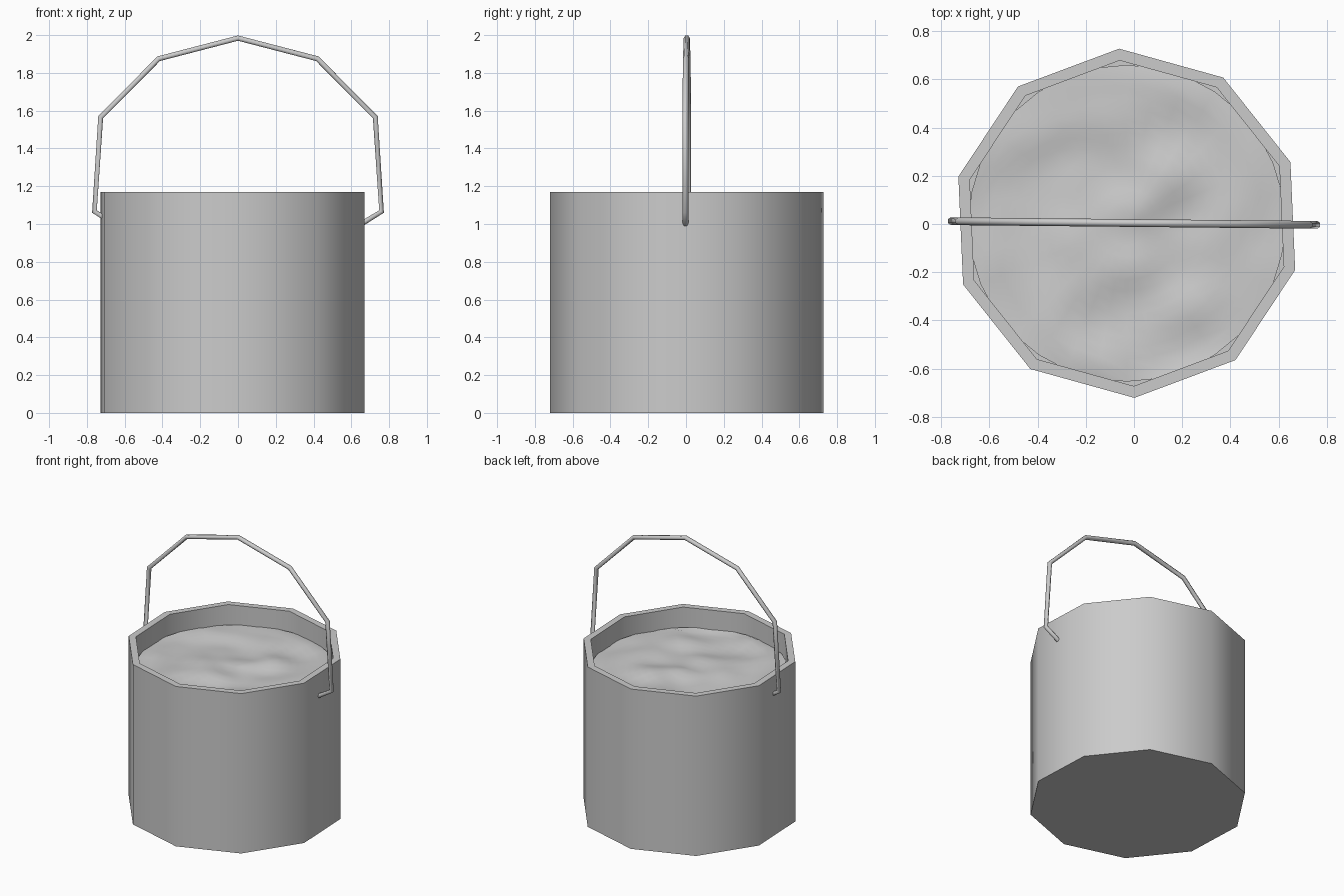
import bpy, bmesh
from math import sin, cos, pi, radians
from mathutils import Vector, noise

if "Cube" in bpy.data.objects:
    bpy.data.objects.remove(bpy.data.objects["Cube"])

CX, CY = -0.03, 0.003      # centre of the pail
SIDES, TURN = 10, radians(20.5)


def finish(name, bm, angle=45):
    bmesh.ops.recalc_face_normals(bm, faces=bm.faces)
    mesh = bpy.data.meshes.new(name)
    bm.to_mesh(mesh)
    bm.free()
    obj = bpy.data.objects.new(name, mesh)
    bpy.context.collection.objects.link(obj)
    bpy.ops.object.select_all(action='DESELECT')
    obj.select_set(True)
    bpy.context.view_layer.objects.active = obj
    bpy.ops.object.shade_smooth_by_angle(angle=radians(angle))
    return obj


def ring(bm, r, z, n, turn=0.0):
    return [bm.verts.new((CX + r * cos(turn + 2 * pi * i / n),
                          CY + r * sin(turn + 2 * pi * i / n), z)) for i in range(n)]


def bridge(bm, a, b):
    n = len(a)
    for i in range(n):
        bm.faces.new((a[i], a[(i + 1) % n], b[(i + 1) % n], b[i]))


# Pail: ten-sided thick wall with a floor
bm = bmesh.new()
loops = [ring(bm, r, z, SIDES, TURN)
         for r, z in ((0.725, 0), (0.725, 1.17), (0.676, 1.17), (0.676, 0.05))]
for a, b in zip(loops, loops[1:]):
    bridge(bm, a, b)
bm.faces.new(loops[0])
bm.faces.new(loops[-1])
finish("bucket", bm)

# Contents: rippled round surface just below the rim
bm = bmesh.new()
SEG, RINGS, R, LEVEL = 32, 14, 0.657, 1.03
loops = [ring(bm, R * k / RINGS, LEVEL, SEG) for k in range(1, RINGS + 1)]
for a, b in zip(loops, loops[1:]):
    bridge(bm, a, b)
centre = bm.verts.new((CX, CY, LEVEL))
for i in range(SEG):
    bm.faces.new((centre, loops[0][i], loops[0][(i + 1) % SEG]))
rim = set(loops[-1])
for v in bm.verts:
    if v not in rim:
        v.co.z += 0.035 * noise.noise(Vector((v.co.x * 4.0, v.co.y * 5.0, 3.7)))
surface = finish("contents_surface", bm, 80)
if surface.data.polygons[0].normal.z < 0:
    surface.data.flip_normals()

# Handle: thin bent wire with hooked ends in the wall
half = [(0.652, 1.0), (0.76, 1.066), (0.727, 1.565), (0.42, 1.875)]
path = [(-x, z) for x, z in half] + [(0, 1.984)] + half[::-1]
curve = bpy.data.curves.new("handle", 'CURVE')
curve.dimensions = '3D'
curve.bevel_depth = 0.016
curve.bevel_resolution = 1
curve.use_fill_caps = True
spline = curve.splines.new('POLY')
spline.points.add(len(path) - 1)
for p, (x, z) in zip(spline.points, path):
    p.co = (x, 0.004 - 0.01 * x, z, 1)
spline.use_smooth = True
handle = bpy.data.objects.new("handle", curve)
bpy.context.collection.objects.link(handle)
